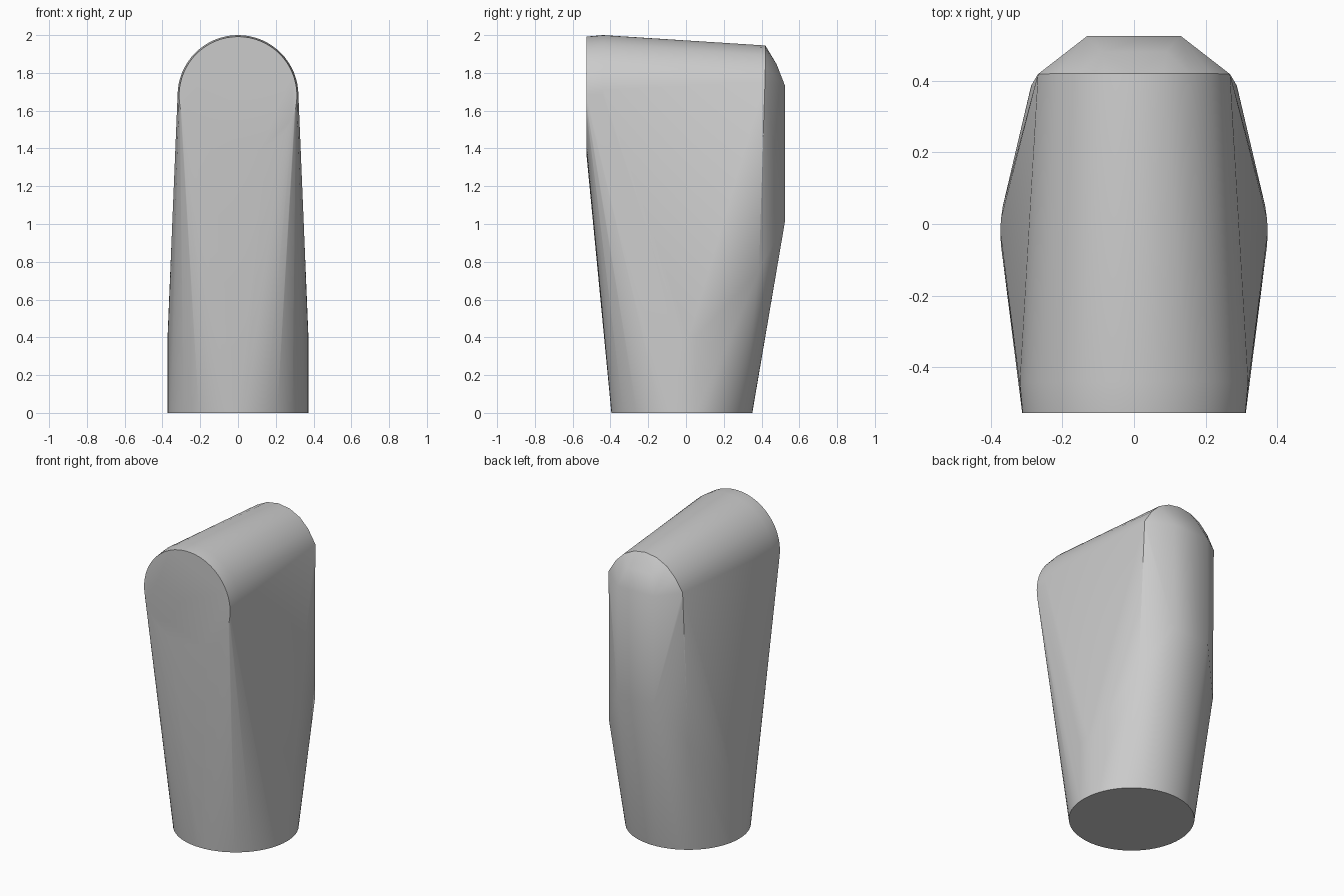
import bpy
import bmesh
from math import sin, cos, pi, radians

cube = bpy.data.objects.get("Cube")
if cube:
    bpy.data.objects.remove(cube, do_unlink=True)

grey = bpy.data.materials.new("plain grey")
grey.use_nodes = True
colour = (0.6, 0.6, 0.6, 1)
grey.diffuse_color = colour
grey.node_tree.nodes["Principled BSDF"].inputs["Base Color"].default_value = colour


def level_ring(z, radius, y, count=64):
    """Horizontal circle of points."""
    return [(radius * cos(2 * pi * i / count), y + radius * sin(2 * pi * i / count), z)
            for i in range(count)]


def upright_arc(y, radius, z, count, sweep):
    """Circle or arch of points facing the front."""
    return [(radius * cos(sweep * i / count), y, z + radius * sin(sweep * i / count))
            for i in range(count + 1)]


# Round foot
points = level_ring(0, 0.373, -0.022) + level_ring(0.4, 0.373, -0.022)

# Round front end with a slightly softened rim
points += upright_arc(-0.527, 0.312, 1.68, 64, 2 * pi)
points += upright_arc(-0.44, 0.32, 1.68, 64, 2 * pi)

# Smaller arch at the rear of the top
points += upright_arc(0.42, 0.265, 1.68, 10, pi)

# Chamfered back plate and the side creases beside it
for side in (-1, 1):
    points += [(side * 0.13, 0.525, 1.73), (side * 0.13, 0.525, 1.02),
               (side * 0.268, 0.418, 1.75), (side * 0.287, 0.386, 0.75),
               (side * 0.09, 0.48, 1.845)]

# Wrap one taut skin around all the sections
bm = bmesh.new()
for p in points:
    bm.verts.new(p)
bmesh.ops.remove_doubles(bm, verts=bm.verts[:], dist=0.0005)
bmesh.ops.convex_hull(bm, input=bm.verts[:], use_existing_faces=False)
loose = [v for v in bm.verts if not v.link_faces]
bmesh.ops.delete(bm, geom=loose, context="VERTS")
bmesh.ops.dissolve_limit(bm, angle_limit=radians(0.5), verts=bm.verts[:], edges=bm.edges[:])
bmesh.ops.recalc_face_normals(bm, faces=bm.faces[:])

mesh = bpy.data.meshes.new("tapered_body")
bm.to_mesh(mesh)
bm.free()
mesh.materials.append(grey)
body = bpy.data.objects.new("tapered_body", mesh)
bpy.context.collection.objects.link(body)

# Smooth skin with the plate, rims and foot kept sharp
bpy.ops.object.select_all(action="DESELECT")
body.select_set(True)
bpy.context.view_layer.objects.active = body
bpy.ops.object.shade_smooth_by_angle(angle=radians(30))
